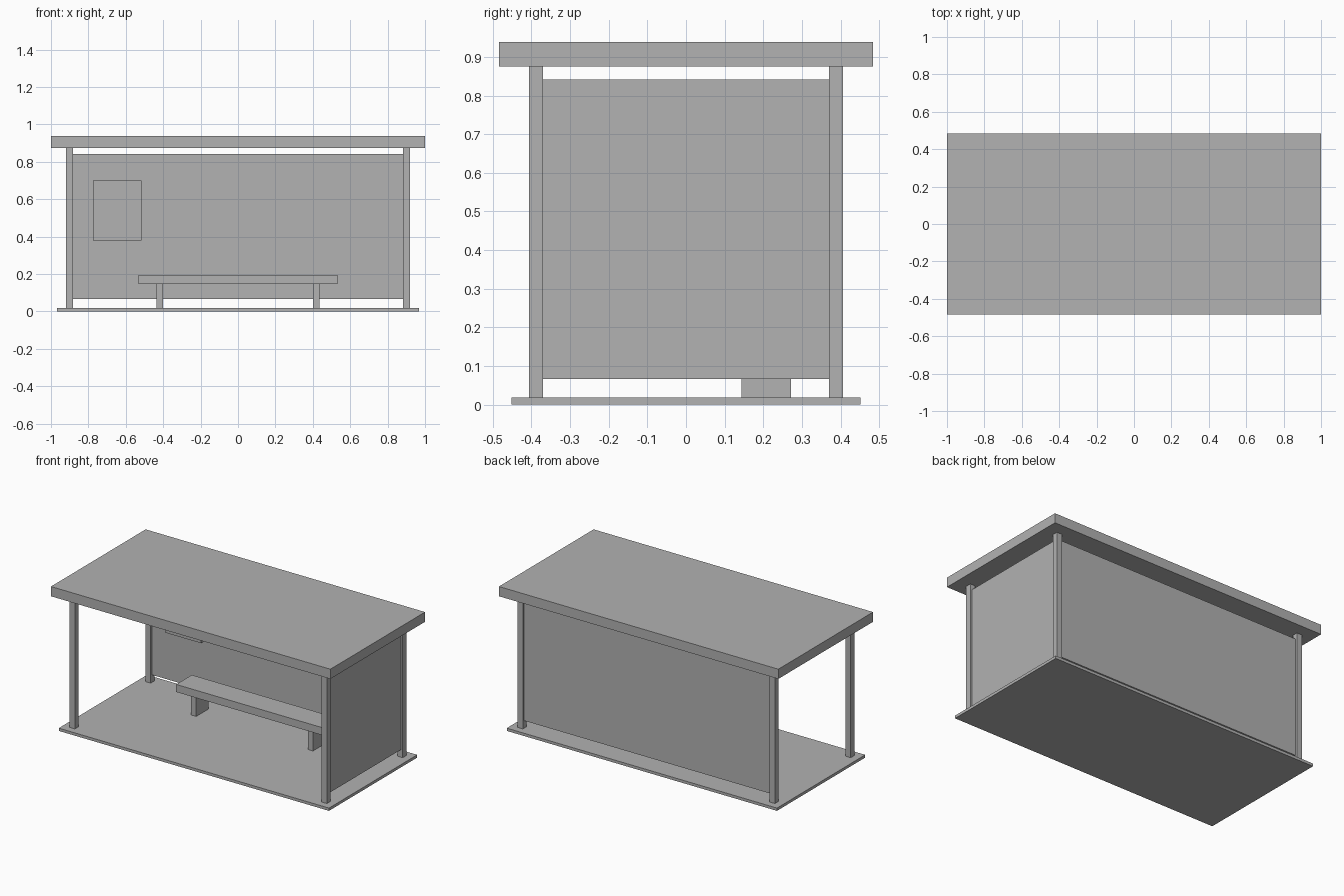
import bpy

if "Cube" in bpy.data.objects:
    bpy.data.objects.remove(bpy.data.objects["Cube"], do_unlink=True)

# Single flat grey for every part
GREY = (0.445, 0.445, 0.445, 1)
grey = bpy.data.materials.new("plain_grey")
grey.use_nodes = True
grey.diffuse_color = GREY
grey.node_tree.nodes["Principled BSDF"].inputs["Base Color"].default_value = GREY


def box(name, x, y, z):
    """Box spanning the given (min, max) range on each axis."""
    spans = (x, y, z)
    bpy.ops.mesh.primitive_cube_add(size=1, location=[(a + b) / 2 for a, b in spans])
    obj = bpy.context.object
    obj.name = name
    obj.scale = [b - a for a, b in spans]
    bpy.ops.object.transform_apply(location=False, rotation=False, scale=True)
    obj.data.materials.append(grey)
    return obj


def around(centre, size):
    return centre - size / 2, centre + size / 2


FLOOR, ROOF = 0.018, 0.875
POST_X, POST_Y, POST = 0.902, 0.388, 0.037
PANEL = 0.0125
PANEL_Z = (0.067, 0.841)

# Floor slab and flat roof
box("floor_slab", (-0.967, 0.967), (-0.451, 0.451), (0, FLOOR))
box("roof", (-1, 1), (-0.484, 0.484), (ROOF, 0.938))

# Corner posts
for side, sx in (("right", -1), ("left", 1)):
    for end, sy in (("front", -1), ("back", 1)):
        box(f"{end}_{side}_post", around(sx * POST_X, POST),
            around(sy * POST_Y, POST), (FLOOR, ROOF))

# Wall panels at the back and on one end
inner_x, inner_y = POST_X - POST / 2, POST_Y - POST / 2
box("back_panel", (-inner_x, inner_x), around(POST_Y, PANEL), PANEL_Z)
box("side_panel", around(POST_X, PANEL), (-inner_y, inner_y), PANEL_Z)

# Bench
box("bench_seat", (-0.532, 0.532), (0.128, 0.288), (0.147, 0.196))
for side, sx in (("right", -1), ("left", 1)):
    box(f"bench_{side}_leg", around(sx * 0.418, 0.036), (0.144, 0.272), (FLOOR, 0.147))

# Notice board with raised strips
board_front = 0.36
box("notice_board", (-0.774, -0.517), (board_front, POST_Y - PANEL / 2), (0.378, 0.699))
for i in range(5):
    box(f"notice_strip_{i + 1}", (-0.742, -0.55),
        (board_front - 0.004, board_front), around(0.617 - 0.0385 * i, 0.0115))
